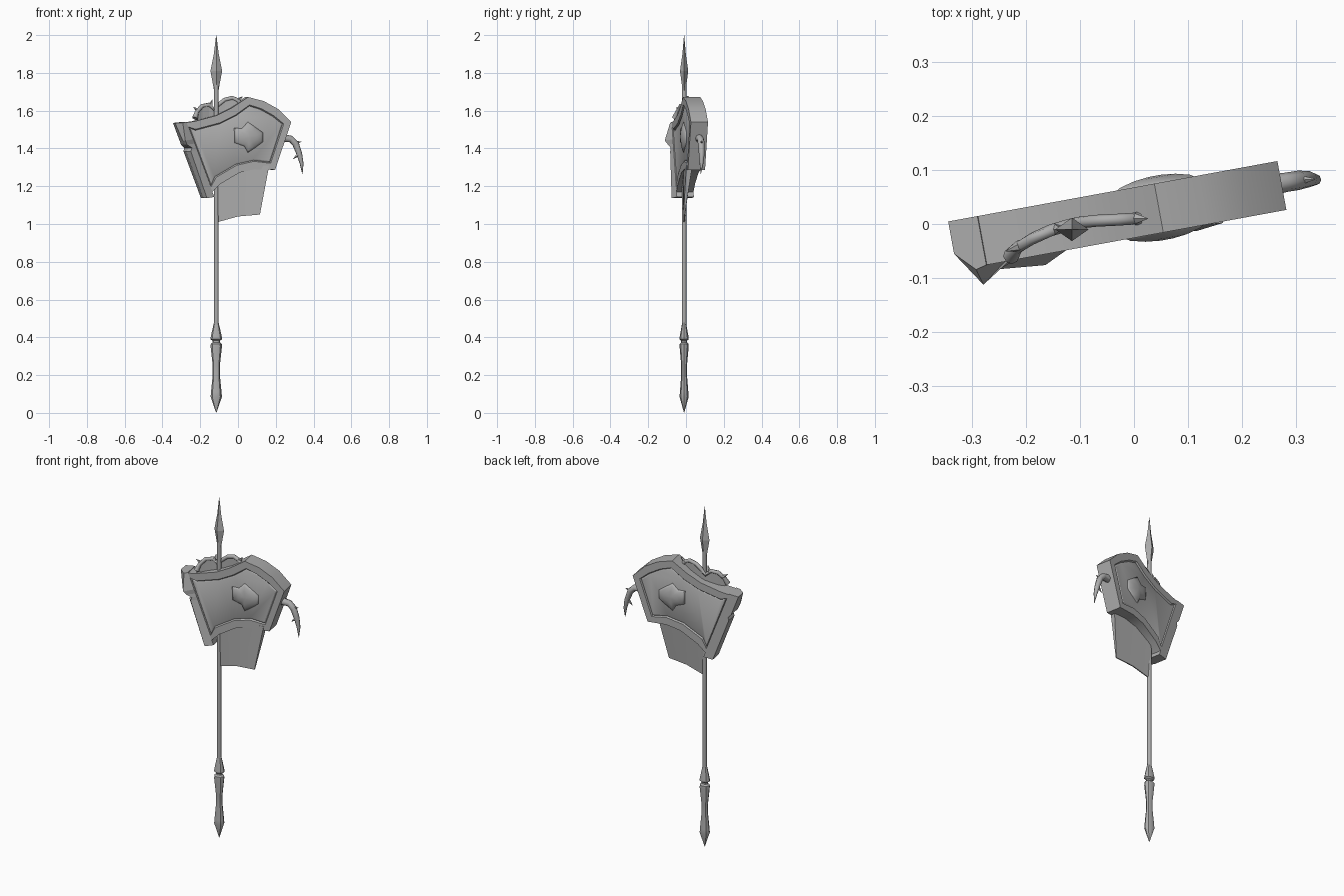
import bpy, bmesh, math
from mathutils import Vector, Matrix

cube = bpy.data.objects.get("Cube")
if cube:
    bpy.data.objects.remove(cube, do_unlink=True)

metal = bpy.data.materials.new("grey metal")
metal.use_nodes = True
GREY = (0.42, 0.42, 0.42, 1)
metal.diffuse_color = GREY
metal.node_tree.nodes["Principled BSDF"].inputs["Base Color"].default_value = GREY

POLE = Vector((-0.115, -0.01, 0))
TURN = math.radians(10.4)
# Head frame: x runs along the turned slab, y through its thickness
HEAD = Matrix.Translation((-0.115, 0, 0)) @ Matrix.Rotation(TURN, 4, 'Z')


def along(x):
    return (x + 0.115) / math.cos(TURN)


def finish(name, bm, matrix=None, smooth=None):
    bmesh.ops.recalc_face_normals(bm, faces=bm.faces)
    mesh = bpy.data.meshes.new(name)
    bm.to_mesh(mesh)
    bm.free()
    obj = bpy.data.objects.new(name, mesh)
    bpy.context.collection.objects.link(obj)
    mesh.materials.append(metal)
    if matrix:
        mesh.transform(matrix)
    if smooth:
        bpy.ops.object.select_all(action='DESELECT')
        obj.select_set(True)
        bpy.context.view_layer.objects.active = obj
        bpy.ops.object.shade_smooth_by_angle(angle=math.radians(smooth))
    return obj


def loft(name, rings, matrix=None, smooth=None):
    bm = bmesh.new()
    loops = [[bm.verts.new(p) for p in ring] for ring in rings]
    n = len(rings[0])
    for a, b in zip(loops, loops[1:]):
        for i in range(n):
            j = (i + 1) % n
            bm.faces.new((a[i], a[j], b[j], b[i]))
    bm.faces.new(loops[0])
    bm.faces.new(loops[-1])
    return finish(name, bm, matrix, smooth)


def turned(name, profile, sides, flat=1.0, smooth=None):
    step = 2 * math.pi / sides
    rings = [[POLE + Vector((r * math.cos(i * step), r * flat * math.sin(i * step), z))
              for i in range(sides)] for z, r in profile]
    return loft(name, rings, None, smooth)


def tube(name, points, radii, sides=8):
    pts = [Vector(p) for p in points]
    rings = []
    for k, p in enumerate(pts):
        d = (pts[min(k + 1, len(pts) - 1)] - pts[max(k - 1, 0)]).normalized()
        a = d.cross(Vector((0, 1, 0))).normalized()
        b = d.cross(a)
        rings.append([p + radii[k] * (a * math.cos(t) + b * math.sin(t))
                      for t in (2 * math.pi * i / sides for i in range(sides))])
    return loft(name, rings, None, 50)


# Pole, spear point and lower grip
turned("shaft", [(0.45, 0.012), (1.75, 0.012)], 8, 1, 50)
turned("spear_point", [(1.69, 0.011), (1.72, 0.014), (1.81, 0.031), (1.9, 0.013), (1.999, 0.001)],
       4, 0.7)
turned("grip", [(0.001, 0.001), (0.085, 0.03), (0.11, 0.028), (0.2, 0.019), (0.25, 0.019),
                (0.35, 0.03), (0.365, 0.029), (0.373, 0.019), (0.382, 0.019),
                (0.39, 0.031), (0.405, 0.029), (0.48, 0.012)], 8, 0.8, 40)

# Broad head slab with a recessed panel on both sides
outline = [(-0.305, 1.535), (-0.24, 1.543), (-0.12, 1.575), (-0.04, 1.615), (0.046, 1.672),
           (0.13, 1.65), (0.205, 1.608), (0.274, 1.54), (0.188, 1.287), (0.08, 1.29),
           (0.0, 1.272), (-0.1, 1.213), (-0.16, 1.155)]
bm = bmesh.new()
sides = [[bm.verts.new((along(x), v, z)) for x, z in outline] for v in (-0.046, 0.046)]
panels = [bm.faces.new(s) for s in sides]
for i in range(len(outline)):
    j = (i + 1) % len(outline)
    bm.faces.new((sides[0][i], sides[0][j], sides[1][j], sides[1][i]))
bmesh.ops.recalc_face_normals(bm, faces=bm.faces)
for panel in panels:
    bmesh.ops.inset_region(bm, faces=[panel], thickness=0.042)
    bmesh.ops.inset_region(bm, faces=[panel], thickness=0.006, depth=-0.008)
    bmesh.ops.inset_region(bm, faces=[panel], thickness=0.008, depth=0.004)
finish("head_slab", bm, HEAD, 28)

# Flared striking rim down the short end: height, nick depth, wall, lip offset, lip
rim = [(1.535, 0, -0.015, 0.035, -0.051), (1.442, 0, -0.05, 0.008, -0.081),
       (1.42, 0.0, -0.045, 0.012, -0.066), (1.403, 0.022, -0.03, 0.034, -0.056),
       (1.385, 0, -0.03, 0.02, -0.058), (1.137, 0, -0.03, 0.012, -0.066)]
rings = []
for z, nick, wall, offset, lip in rim:
    edge = along(-0.336 + (1.535 - z) * 0.372)
    rings.append([(edge + nick * 0.5, 0.046, z), (edge + nick, wall, z),
                  (edge + offset, lip, z), (edge + 0.055, -0.046, z + 0.006),
                  (edge + 0.055, 0.046, z + 0.006)])
loft("striking_rim", rings, HEAD)

# Boss bulging out of each panel
boss = [(-0.028, 1.508), (0.012, 1.506), (0.045, 1.54), (0.085, 1.512), (0.125, 1.484),
        (0.125, 1.435), (0.085, 1.405), (0.045, 1.378), (0.025, 1.412), (-0.025, 1.43)]
centre = (0.05, 1.46)


def boss_ring(v, s):
    return [(along(centre[0] + (x - centre[0]) * s), v, centre[1] + (z - centre[1]) * s)
            for x, z in boss]


for name, d in (("front_boss", -1), ("back_boss", 1)):
    loft(name, [boss_ring(d * v, s) for v, s in
                ((0.03, 1.0), (0.042, 1.0), (0.05, 0.85), (0.057, 0.5), (0.06, 0.15))],
         HEAD, 60)

# Wedge blade hanging below the slab, in line with the pole and thinning downward
top_edge = [(-0.115, 1.31), (0.025, 1.31), (0.165, 1.31)]
low_edge = [(-0.115, 1.008), (0.0, 1.04), (0.116, 1.05)]
rings = []
for (xt, zt), (xl, zl), shift in zip(top_edge, low_edge, (-0.004, 0.004, 0.018)):
    rings.append([(xt, shift - 0.016, zt), (xl, -0.013, zl),
                  (xl, -0.007, zl), (xt, shift + 0.016, zt)])
loft("lower_blade", rings, None, 30)

# Curled crest on top with a thin web beneath it
crest = [(-0.228, -0.06, 1.56), (-0.217, -0.045, 1.595), (-0.19, -0.028, 1.625),
         (-0.155, -0.012, 1.632), (-0.125, -0.003, 1.605), (-0.105, 0.002, 1.63),
         (-0.07, 0.006, 1.658), (-0.03, 0.008, 1.668), (0.0, 0.01, 1.655), (0.02, 0.01, 1.62)]
tube("crest_curl", crest, [0.015] + [0.011] * 8 + [0.015])
bm = bmesh.new()
rows = [[bm.verts.new((x, y, z)), bm.verts.new((x, y, 1.55))] for x, y, z in crest]
for a, b in zip(rows, rows[1:]):
    bm.faces.new((a[0], b[0], b[1], a[1]))
web = finish("crest_web", bm)
solid = web.modifiers.new("thickness", 'SOLIDIFY')
solid.thickness = 0.008
solid.offset = 0

# Curved horn on the far end and the small thorns
tube("horn", [(0.235, 0.068, 1.455), (0.28, 0.077, 1.45), (0.305, 0.081, 1.425),
              (0.325, 0.083, 1.37), (0.337, 0.082, 1.32), (0.341, 0.078, 1.265)],
     [0.022, 0.018, 0.018, 0.015, 0.01, 0.001])
thorns = {
    "horn_thorn": ((0.322, 0.082, 1.37), (0.292, 0.08, 1.345)),
    "horn_upper_thorn": ((0.3, 0.081, 1.43), (0.335, 0.083, 1.435)),
    "crest_outer_thorn": ((-0.21, -0.04, 1.6), (-0.237, -0.05, 1.62)),
    "crest_middle_thorn": ((-0.145, -0.01, 1.625), (-0.135, -0.01, 1.66)),
    "crest_inner_thorn": ((0.0, 0.01, 1.655), (0.025, 0.01, 1.675)),
}
for name, (root, tip) in thorns.items():
    tube(name, [root, tip], [0.012, 0.001], 5)
